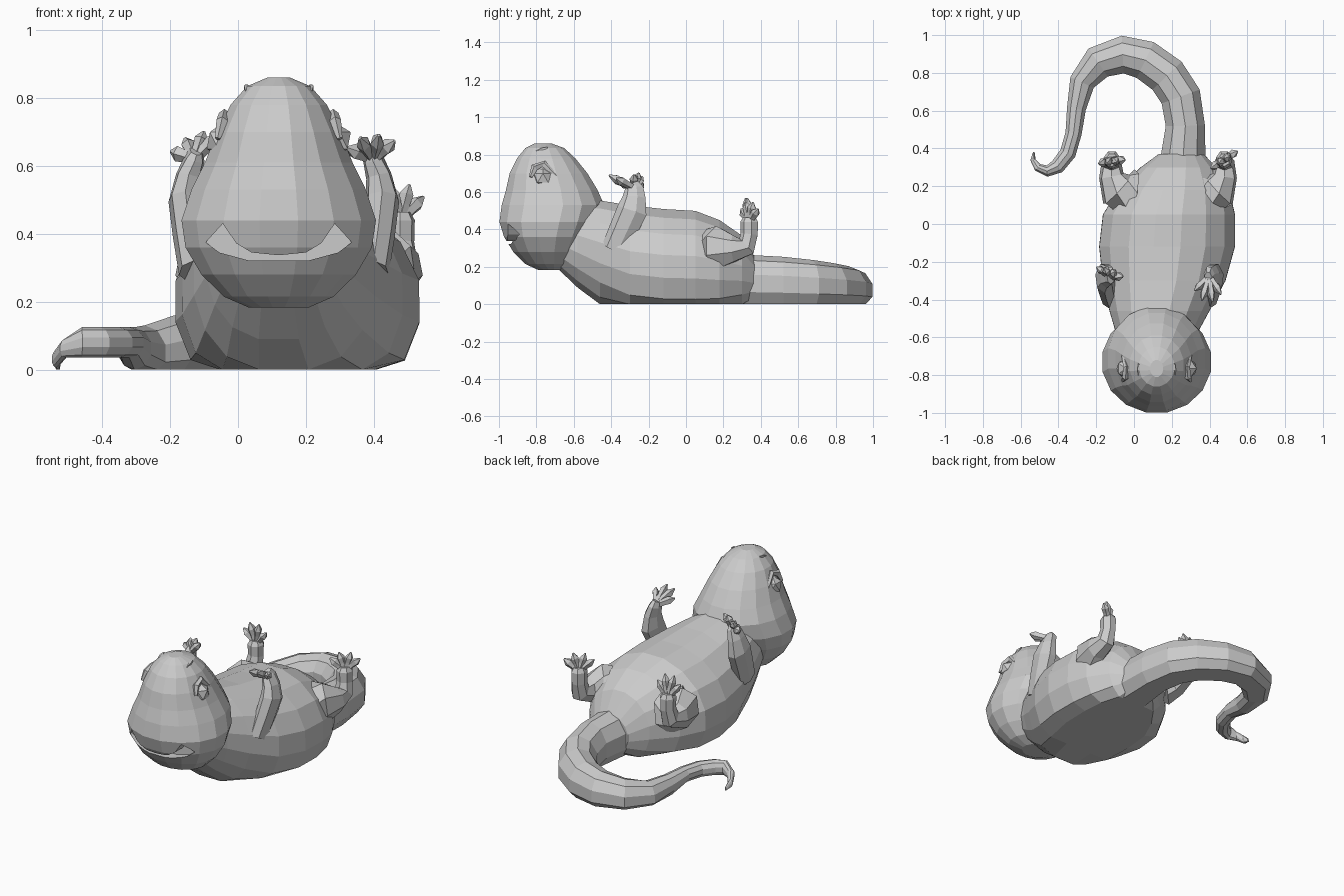
import bpy, bmesh, math
from mathutils import Vector

if "Cube" in bpy.data.objects:
    bpy.data.objects.remove(bpy.data.objects["Cube"])

skin = bpy.data.materials.new("grey skin")
skin.diffuse_color = (0.6, 0.6, 0.6, 1)
skin.use_nodes = True
skin.node_tree.nodes["Principled BSDF"].inputs["Base Color"].default_value = skin.diffuse_color
CX = 0.12  # centre line of the head


def finish(name, bm):
    bmesh.ops.recalc_face_normals(bm, faces=bm.faces)
    me = bpy.data.meshes.new(name)
    bm.to_mesh(me)
    bm.free()
    me.materials.append(skin)
    ob = bpy.data.objects.new(name, me)
    bpy.context.collection.objects.link(ob)
    return ob


def loft(name, rings):
    """Skin a list of equal-length rings and cap both ends."""
    bm = bmesh.new()
    vs = [[bm.verts.new(p) for p in r] for r in rings]
    n = len(rings[0])
    for a, b in zip(vs, vs[1:]):
        for i in range(n):
            j = (i + 1) % n
            bm.faces.new((a[i], a[j], b[j], b[i]))
    bm.faces.new(vs[0])
    bm.faces.new(vs[-1])
    return finish(name, bm)


def angles(n):
    return [2 * math.pi * (i + 0.5) / n for i in range(n)]


def tube(name, pts, radii, sides=6, flat=0.85):
    """Tube through points, one radius for each."""
    ps = [Vector(p) for p in pts]
    rings = []
    for i, (p, r) in enumerate(zip(ps, radii)):
        t = (ps[min(i + 1, len(ps) - 1)] - ps[max(i - 1, 0)]).normalized()
        u = t.cross(Vector((1, 0, 0))).normalized()
        v = t.cross(u) * flat
        rings.append([p + (u * math.cos(a) + v * math.sin(a)) * r for a in angles(sides)])
    return loft(name, rings)


# Body: rings along y, underside flattened on the ground
body = [  # y, centre x, half width, bottom, top
    (-0.72, 0.115, 0.16, 0.22, 0.52), (-0.58, 0.12, 0.215, 0.085, 0.56),
    (-0.46, 0.135, 0.265, -0.01, 0.56), (-0.30, 0.16, 0.325, -0.09, 0.535),
    (-0.12, 0.175, 0.36, -0.11, 0.515), (0.05, 0.185, 0.35, -0.11, 0.505),
    (0.18, 0.21, 0.295, -0.09, 0.455), (0.30, 0.235, 0.20, -0.04, 0.37),
    (0.37, 0.25, 0.12, 0.02, 0.25)]


def body_point(y, cx, w, zb, zt, a):
    c, s = math.cos(a), math.sin(a)
    if s < 0:
        c = math.copysign(abs(c) ** 0.8, c)
    return (cx + w * c * 1.015, y, max(0, (zb + zt) / 2 + (zt - zb) / 2 * s))


loft("body", [[body_point(*row, a) for a in angles(16)] for row in body])

# Head: rings stacked in z
head_rings = [  # z, front y, back y, half width
    (0.183, -0.79, -0.65, 0.09), (0.215, -0.86, -0.60, 0.165),
    (0.28, -0.925, -0.555, 0.232), (0.36, -0.975, -0.505, 0.28),
    (0.44, -1.0, -0.46, 0.292), (0.53, -0.988, -0.435, 0.262),
    (0.61, -0.965, -0.47, 0.222), (0.70, -0.945, -0.525, 0.185),
    (0.78, -0.905, -0.59, 0.145), (0.835, -0.86, -0.65, 0.095),
    (0.86, -0.81, -0.72, 0.035)]
head = loft("head", [[(CX + w * math.cos(a), (f + b) / 2 + (b - f) / 2 * math.sin(a) * 1.01, z)
                      for a in angles(16)] for z, f, b, w in head_rings])

# Mouth: thin smile-shaped slot with raised corners, cut into the head
smile = [(0, 0.322), (0.09, 0.322), (0.175, 0.345), (0.215, 0.375),
         (0.165, 0.43), (0.125, 0.372), (0.08, 0.345), (0, 0.337)]
smile += [(-x, z) for x, z in smile[-2:0:-1]]
cutter = loft("mouth_cutter", [[(CX + x, y, z) for x, z in smile] for y in (-1.1, -0.88)])
cutter.hide_render = True
mod = head.modifiers.new("mouth", 'BOOLEAN')
mod.operation = 'DIFFERENCE'
mod.object = cutter
bpy.context.view_layer.objects.active = head
bpy.ops.object.modifier_apply(modifier=mod.name)
bpy.data.objects.remove(cutter)

# Eyes, brows and nostrils on both sides
for side, s in (("left", -1), ("right", 1)):
    bm = bmesh.new()
    bmesh.ops.create_icosphere(bm, subdivisions=1, radius=0.055)
    eye = finish(side + "_eye", bm)
    eye.location = (CX + s * 0.163, -0.765, 0.675)
    brow = [(CX + s * (0.18 - 0.02 * math.sin(a)), -0.76 - 0.07 * math.cos(a),
             0.68 + 0.07 * math.sin(a)) for a in (0, math.pi / 4, math.pi / 2, math.pi)]
    tube(side + "_brow", brow, (0.01, 0.022, 0.02, 0.01), 5)
    nostril = [(CX + s * 0.095, -0.77 + d, 0.828 + d / 3) for d in (-0.03, 0, 0.03)]
    tube(side + "_nostril", nostril, (0.005, 0.012, 0.004), 4)

# Tail: curled on the ground, its height following a taper rule
tail = [  # x, y, half width
    (0.25, 0.22, 0.13), (0.272, 0.52, 0.104), (0.247, 0.675, 0.107), (0.175, 0.785, 0.107),
    (0.06, 0.868, 0.105), (-0.06, 0.897, 0.10), (-0.19, 0.855, 0.09), (-0.275, 0.75, 0.068),
    (-0.305, 0.61, 0.05), (-0.32, 0.48, 0.043), (-0.35, 0.375, 0.043),
    (-0.405, 0.305, 0.04), (-0.46, 0.28, 0.03), (-0.51, 0.30, 0.022),
    (-0.535, 0.34, 0.014), (-0.53, 0.38, 0.005)]
rings = []
for i, (x, y, w) in enumerate(tail):
    a, b = tail[max(i - 1, 0)], tail[min(i + 1, len(tail) - 1)]
    d = Vector((b[0] - a[0], b[1] - a[1], 0)).normalized()
    across = Vector((d.y, -d.x, 0)) * w / math.cos(math.pi / 10)
    zt = min(max(0.125, 0.27 - 0.0165 * i - 0.012 * max(0, i - 5)), 0.035 * (15.6 - i))
    zb = min(0.035, max(-0.04, 0.035 * (i - 8)), zt - 0.05)
    rings.append([Vector((x, y, max(0, (zb + zt) / 2 + (zt - zb) / 2 * math.sin(t))))
                  + across * math.cos(t) for t in angles(10)])
loft("tail", rings)


def limb(name, axis, s, path, radii, flat, reach, spread):
    """Bent leg mirrored about x = axis, with a fan of four leaf-shaped digits."""
    pts = [Vector((axis + s * x, y, z)) for x, y, z in path]
    tube(name + "_leg", pts, radii, 7, flat)
    palm = pts[-2]
    for k, f in enumerate((-1, -0.4, 0.4, 1)):
        step = Vector(reach) * (1.18 - 0.45 * f * f) + Vector(spread) * f
        tube(f"{name}_digit_{k + 1}", [palm + step * q for q in (0, 0.45, 0.72, 1)],
             (0.022, 0.021, 0.025, 0.005), 5)


# Front and hind legs
front = [(0.265, -0.38, 0.29), (0.28, -0.33, 0.40), (0.29, -0.285, 0.50),
         (0.28, -0.275, 0.57), (0.263, -0.275, 0.62), (0.257, -0.285, 0.645)]
front_r = (0.075, 0.08, 0.085, 0.065, 0.052, 0.035)
hind = [(0.20, 0.16, 0.28), (0.27, 0.18, 0.30), (0.30, 0.255, 0.295),
        (0.30, 0.325, 0.31), (0.297, 0.34, 0.375), (0.297, 0.34, 0.44),
        (0.297, 0.34, 0.465)]
hind_r = (0.145, 0.12, 0.075, 0.058, 0.048, 0.05, 0.035)
limb("right_front", 0.135, 1, front, front_r, 0.6, (-0.01, -0.12, 0.06), (0.07, -0.01, 0.01))
limb("left_front", 0.135, -1, front, front_r, 0.6, (0, 0.03, 0.065), (0.07, -0.025, 0.025))
limb("right_hind", 0.18, 1, hind, hind_r, 0.9, (0, 0, 0.095), (0.07, 0.045, 0))
limb("left_hind", 0.18, -1, hind, hind_r, 0.9, (0, -0.015, 0.115), (0.07, 0.01, 0))
